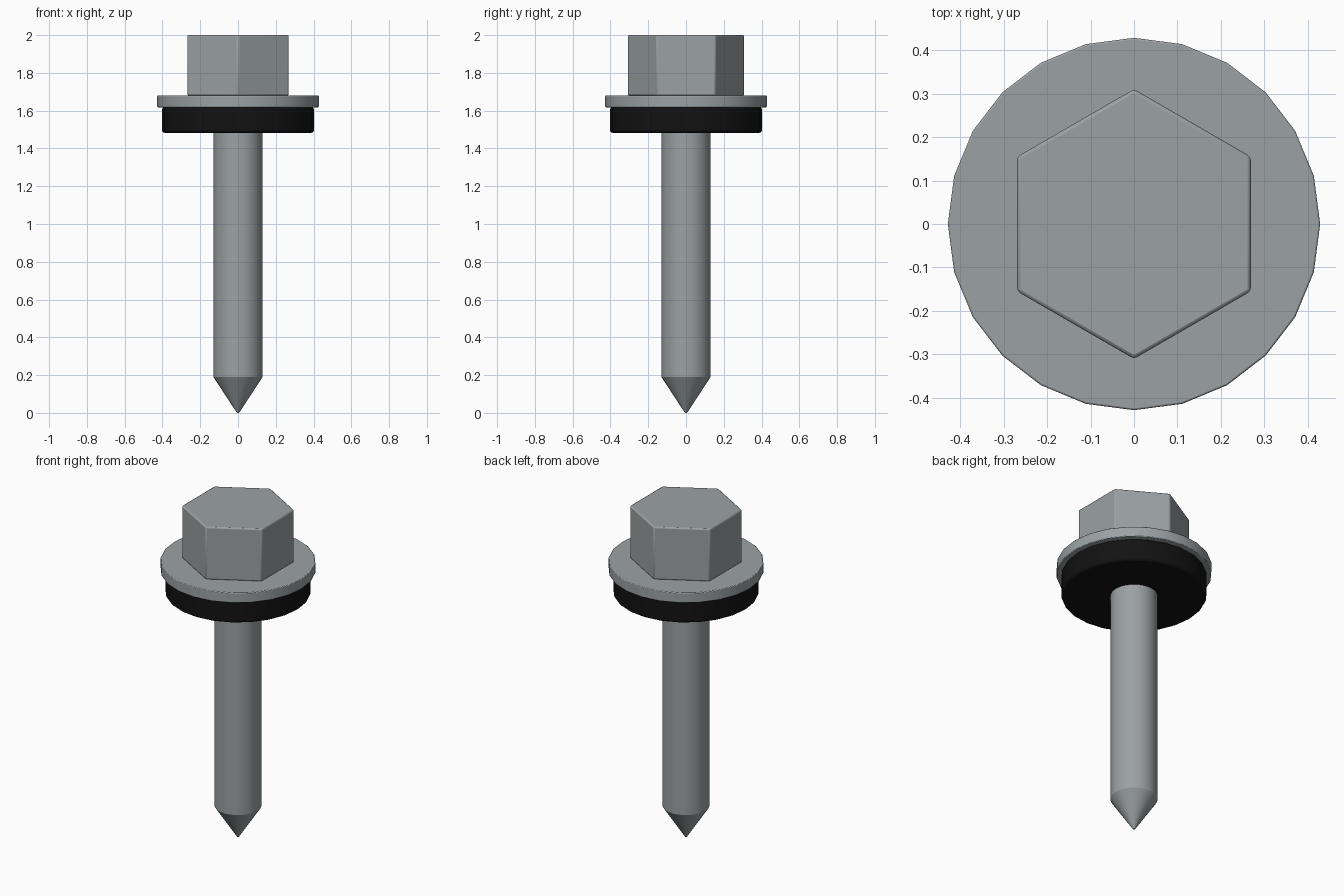
import bpy
import math

cube = bpy.data.objects.get("Cube")
if cube:
    bpy.data.objects.remove(cube, do_unlink=True)


def make_material(name, colour):
    mat = bpy.data.materials.new(name)
    mat.use_nodes = True
    mat.diffuse_color = colour
    mat.node_tree.nodes["Principled BSDF"].inputs["Base Color"].default_value = colour
    return mat


steel = make_material("grey steel", (0.33, 0.36, 0.37, 1))
rubber = make_material("black rubber", (0.006, 0.006, 0.006, 1))


def turned_part(name, sides, r_bottom, r_top, z_bottom, z_top, mat, bevel=0.0):
    """Upright prism or cone between two heights, with optional rounded edges."""
    bpy.ops.mesh.primitive_cone_add(
        vertices=sides, radius1=r_bottom, radius2=r_top,
        depth=z_top - z_bottom, location=(0, 0, (z_bottom + z_top) / 2))
    obj = bpy.context.object
    obj.name = name
    obj.data.materials.append(mat)
    if bevel:
        mod = obj.modifiers.new("edge_bevel", "BEVEL")
        mod.width = bevel
        mod.segments = 2
        mod.limit_method = "ANGLE"
        mod.angle_limit = math.radians(40)
    bpy.ops.object.shade_smooth_by_angle(angle=math.radians(30))
    return obj


# Hexagonal head on its flange
turned_part("hex_head", 6, 0.31, 0.31, 1.68, 2.0, steel, 0.008)
turned_part("flange", 24, 0.428, 0.428, 1.618, 1.68, steel, 0.004)

# Sealing washer
turned_part("rubber_washer", 24, 0.402, 0.402, 1.483, 1.618, rubber, 0.012)

# Shank and point
turned_part("shank", 24, 0.13, 0.13, 0.19, 1.5, steel)
turned_part("point", 24, 0.006, 0.13, 0.0, 0.19, steel)
